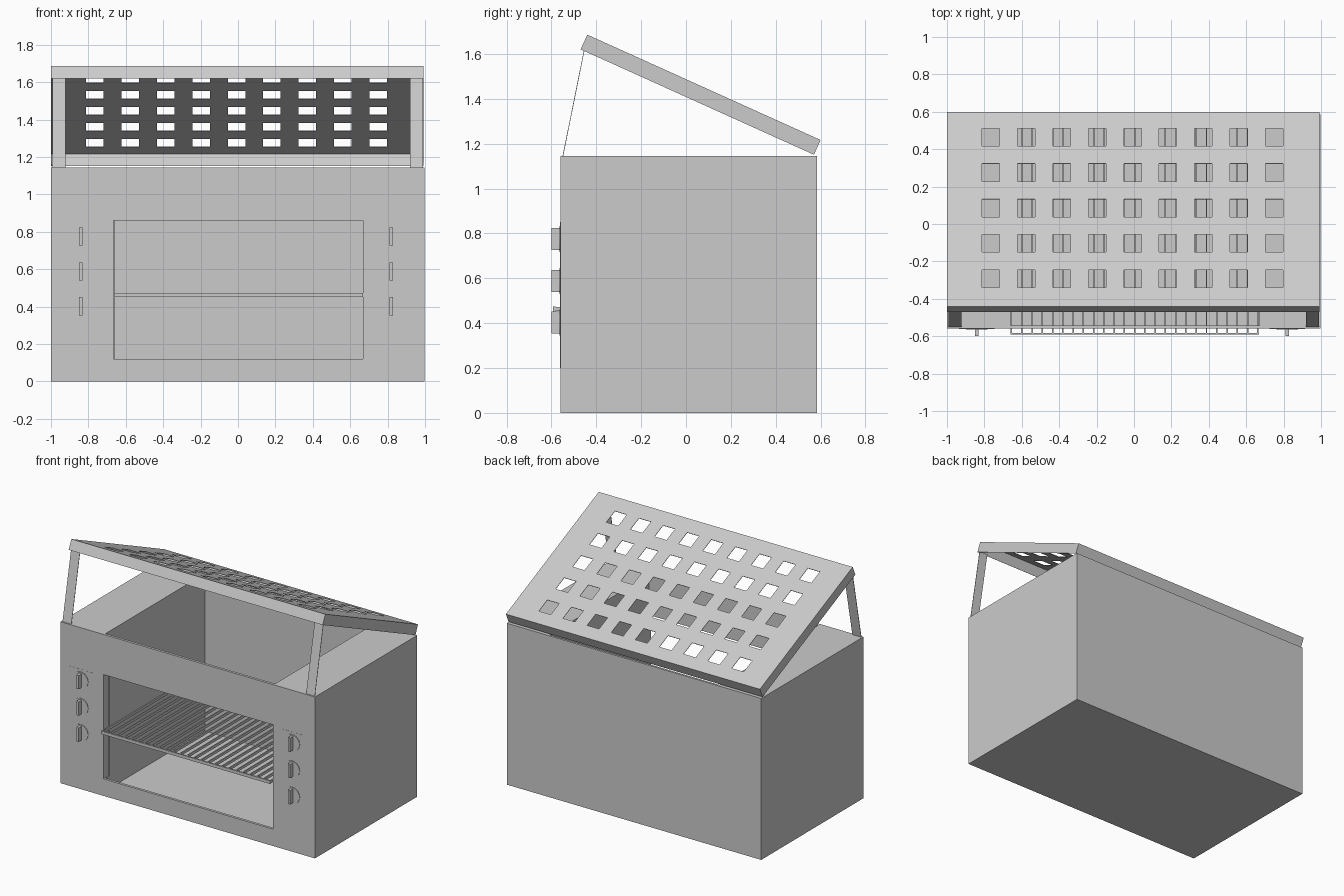
import bpy, bmesh, math
from mathutils import Matrix

if "Cube" in bpy.data.objects:
    bpy.data.objects.remove(bpy.data.objects["Cube"])

grey = bpy.data.materials.new("light_grey")
grey.diffuse_color = (0.6, 0.6, 0.6, 1)
grey.use_nodes = True
grey.node_tree.nodes["Principled BSDF"].inputs["Base Color"].default_value = grey.diffuse_color


def finish(name, bm):
    me = bpy.data.meshes.new(name)
    bm.to_mesh(me)
    bm.free()
    me.materials.append(grey)
    ob = bpy.data.objects.new(name, me)
    bpy.context.collection.objects.link(ob)
    return ob


def add_box(bm, x0, x1, y0, y1, z0, z1):
    m = Matrix.Translation(((x0 + x1) / 2, (y0 + y1) / 2, (z0 + z1) / 2))
    m = m @ Matrix.Diagonal((x1 - x0, y1 - y0, z1 - z0, 1))
    bmesh.ops.create_cube(bm, size=1, matrix=m)


def box(name, *dims):
    bm = bmesh.new()
    add_box(bm, *dims)
    return finish(name, bm)


# body: solid block with cooking chamber and front window cut out
body = box("oven_body", -1, 0.996, -0.56, 0.585, 0, 1.145)
for name, dims in (("chamber_cutter", (-0.66, 0.67, -0.542, 0.57, 0.03, 1.3)),
                   ("window_cutter", (-0.665, 0.668, -0.7, -0.5, 0.12, 0.86))):
    cutter = box(name, *dims)
    mod = body.modifiers.new(name, 'BOOLEAN')
    mod.operation = 'DIFFERENCE'
    mod.solver = 'EXACT'
    mod.object = cutter
    bpy.context.view_layer.objects.active = body
    bpy.ops.object.modifier_apply(modifier=name)
    bpy.data.objects.remove(cutter)

# rack: thin slats running front to back with a front and a back bar
bm = bmesh.new()
for i in range(25):
    x = -0.655 + i * 1.317 / 24
    add_box(bm, x - 0.004, x + 0.004, -0.585, 0.56, 0.454, 0.472)
for y in (-0.587, 0.56):
    add_box(bm, -0.66, 0.667, y - 0.005, y + 0.005, 0.452, 0.474)
finish("wire_rack", bm)

# control panels and knobs
for side, x in (("left", -0.84), ("right", 0.82)):
    box(side + "_control_panel", x - 0.095, x + 0.095, -0.561, -0.559, 0.2, 0.85)
    for i, z in enumerate((0.775, 0.588, 0.402)):
        bm = bmesh.new()
        m = Matrix.Translation((x, -0.5625, z)) @ Matrix.Rotation(math.pi / 2, 4, 'X')
        bmesh.ops.create_cone(bm, cap_ends=True, segments=24, radius1=0.058,
                              radius2=0.058, depth=0.005, matrix=m)
        add_box(bm, x - 0.009, x + 0.009, -0.6, -0.56, z - 0.049, z + 0.049)
        finish(f"{side}_knob_{i}", bm)

# lid: shallow tray with square holes, built flat then tilted up from the front
L, T, W0, W1 = 1.141, 0.072, -1.0, 0.993
xs, ys = [W0], [0]
for i in range(9):
    c = -0.765 + i * 0.1893
    xs += [c - 0.047, c + 0.047]
for i in range(5):
    c = 0.162 + i * 0.2075
    ys += [c - 0.052, c + 0.052]
xs.append(W1)
ys.append(L)
bm = bmesh.new()
g = [[bm.verts.new((x, y, 0)) for y in ys] for x in xs]
for i in range(len(xs) - 1):
    for j in range(len(ys) - 1):
        if not (i % 2 and j % 2):
            bm.faces.new((g[i][j], g[i + 1][j], g[i + 1][j + 1], g[i][j + 1]))
# tray walls hang from the outer edge
rim = [e for e in bm.edges if e.is_boundary and any(
    all(abs(v.co[a] - k) < 1e-5 for v in e.verts)
    for a, k in ((0, W0), (0, W1), (1, 0), (1, L)))]
ret = bmesh.ops.extrude_edge_only(bm, edges=rim)
for v in ret["geom"]:
    if isinstance(v, bmesh.types.BMVert):
        v.co.z -= T
bmesh.ops.recalc_face_normals(bm, faces=bm.faces)
top = min(bm.faces, key=lambda f: -f.calc_center_median().z)
if top.normal.z < 0:
    bmesh.ops.reverse_faces(bm, faces=bm.faces)
bm.transform(Matrix.Translation((0, -0.44, 1.686)) @
             Matrix.Rotation(-math.radians(24.3), 4, 'X'))
lid = finish("vented_lid", bm)
mod = lid.modifiers.new("thickness", 'SOLIDIFY')
mod.thickness = 0.003
mod.offset = -1

# flat arms holding the lid open
for side, x0, x1 in (("left", -0.992, -0.922), ("right", 0.92, 0.988)):
    bm = bmesh.new()
    add_box(bm, x0, x1, -0.0015, 0.0015, 0, 1)
    for v in bm.verts:
        t = v.co.z
        v.co.y += -0.549 + 0.096 * t
        v.co.z = 1.144 + 0.476 * t
    finish(side + "_lid_arm", bm)
